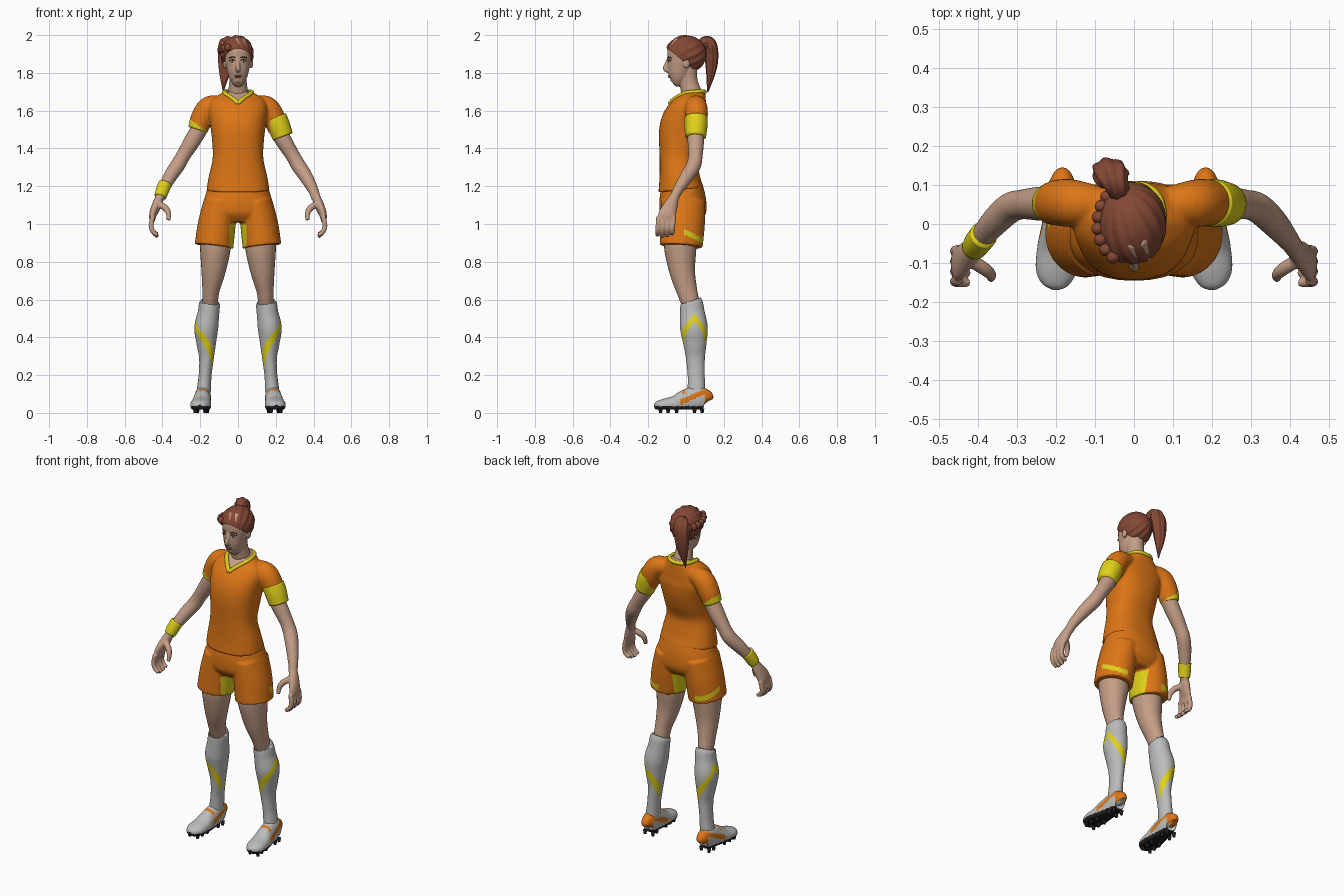
import bpy, bmesh, math
from mathutils import Vector, Matrix
from mathutils.bvhtree import BVHTree

if "Cube" in bpy.data.objects:
    bpy.data.objects.remove(bpy.data.objects["Cube"])
X, Z = Vector((1, 0, 0)), Vector((0, 0, 1))


def material(name, r, g, b):
    m = bpy.data.materials.new(name)
    m.use_nodes = True
    m.diffuse_color = (r, g, b, 1)
    m.node_tree.nodes["Principled BSDF"].inputs["Base Color"].default_value = (r, g, b, 1)
    return m


ORANGE = material("orange cloth", .72, .18, .008)
YELLOW = material("yellow trim", .75, .64, .01)
SKIN = material("skin", .55, .34, .24)
HAIR = material("auburn hair", .23, .065, .035)
GREY = material("pale grey", .5, .5, .49)
BLACK = material("black rubber", .015, .015, .015)
LIPS = material("lips", .36, .14, .11)
BROWN = material("dark brown", .06, .025, .015)


def finish(name, bm, *mats):
    """Turn a bmesh into a smooth shaded object."""
    bmesh.ops.recalc_face_normals(bm, faces=bm.faces)
    me = bpy.data.meshes.new(name)
    bm.to_mesh(me)
    bm.free()
    me.shade_smooth()
    for m in mats:
        me.materials.append(m)
    ob = bpy.data.objects.new(name, me)
    bpy.context.collection.objects.link(ob)
    return ob


def dense(secs, steps):
    """Smooth interpolation through the given sections."""
    rows = [list(c) + [c[-1]] * (5 - len(c)) for c in secs]
    rows = [rows[0]] + rows + [rows[-1]]
    out = []
    for a, b, c, d in zip(rows, rows[1:], rows[2:], rows[3:]):
        for k in range(steps):
            t = k / steps
            out.append([q + t * (r - p) / 2 + t * t * (p - 2.5 * q + 2 * r - s / 2)
                        + t ** 3 * (1.5 * (q - r) + (s - p) / 2) for p, q, r, s in zip(a, b, c, d)])
    return out + [rows[-1]]


def loft(name, secs, mat, s=1, n=28, steps=5, ref=X, sq=1, ridge=0):
    """Skin rings (x, y, z, radius, second radius) along a path; s=-1 mirrors it."""
    bm, rings, rows = bmesh.new(), [], dense(secs, steps)
    pts = [Vector(r[:3]) for r in rows]
    for i, (p, r) in enumerate(zip(pts, rows)):
        t = (pts[min(i + 1, len(pts) - 1)] - pts[max(i - 1, 0)]).normalized()
        u = (ref - t * t.dot(ref)).normalized()
        w, ring = t.cross(u), []
        for k in range(n):
            a = math.tau * k / n
            ca, sa = (math.copysign(abs(f) ** sq, f) for f in (math.cos(a), math.sin(a)))
            g = 1 + ridge * math.cos(7 * a)
            q = p + u * ca * r[3] * g + w * sa * r[4] * g
            ring.append(bm.verts.new((q.x * s, q.y, q.z)))
        rings.append(ring)
    for a, b in zip(rings, rings[1:]):
        for k in range(n):
            bm.faces.new((a[k], a[k - 1], b[k - 1], b[k]))
    bm.faces.new(rings[0])
    bm.faces.new(rings[-1])
    return finish(name, bm, mat)


def ball(name, at, size, mat):
    bm = bmesh.new()
    bmesh.ops.create_icosphere(bm, subdivisions=3, radius=1,
                               matrix=Matrix.Translation(at) @ Matrix.Diagonal((*size, 1)))
    return finish(name, bm, mat)


def fuse(name, parts, voxel, rounds, *mats):
    """Merge overlapping parts into one softened skin."""
    bm = bmesh.new()
    for p in parts:
        bm.from_mesh(p.data)
        bpy.data.objects.remove(p)
    ob = finish(name, bm, *mats)
    mod = ob.modifiers.new("merge", "REMESH")
    mod.mode, mod.voxel_size, mod.use_smooth_shade = "VOXEL", voxel, True
    mod = ob.modifiers.new("soften", "SMOOTH")
    mod.iterations, mod.factor = rounds, .5
    me = bpy.data.meshes.new_from_object(ob.evaluated_get(bpy.context.evaluated_depsgraph_get()))
    ob.modifiers.clear()
    me.materials.clear()
    for m in mats:
        me.materials.append(m)
    me.shade_smooth()
    ob.data = me
    return ob


def paint(ob, rule, *extra):
    for m in extra:
        ob.data.materials.append(m)
    for f in ob.data.polygons:
        f.material_index = rule(f.center, f.normal)


def tree(ob):
    return BVHTree.FromPolygons([v.co for v in ob.data.vertices], [p.vertices for p in ob.data.polygons])


# Shirt: torso and sleeves, with the open neck and sleeve trim marked by face
torso = loft("torso", [(0, -.027, 1.18, .167, .12), (0, -.034, 1.25, .155, .107), (0, -.04, 1.35, .134, .1),
                       (0, -.027, 1.45, .138, .118), (0, -.012, 1.53, .148, .122), (0, .013, 1.6, .158, .106),
                       (0, .035, 1.65, .14, .078), (0, .05, 1.69, .085, .055), (0, .05, 1.71, .05, .04)],
             ORANGE, n=48, sq=.85)
sleeves = [loft("sleeve", [(.08, .05, 1.635, .045), (.15, .053, 1.618, .06), (.19, .055, 1.56, .06),
                           (.214, .052, 1.497, .053)], ORANGE, s) for s in (1, -1)]
shirt = fuse("shirt", [torso] + sleeves, .0065, 4, ORANGE, YELLOW, SKIN)


def shirt_rule(c, n):
    x = abs(c.x)
    if (c.y < .03 and x < (c.z - 1.635) * 1.1) or (c.z > 1.695 and x < .075):
        return 2
    along = (x - .21) * .58 - (c.z - 1.5) * .82
    return 1 if x > .165 and c.z > 1.44 and along > -.018 else 0


paint(shirt, shirt_rule)
skin_of_shirt = tree(shirt)
side = [(.018, -.065, 1.65), (.04, -.045, 1.67), (.07, 0, 1.69), (.066, .06, 1.7), (.035, .09, 1.7)]
loop = [(0, -.08, 1.633)] + side + [(0, .1, 1.7)] + [(-x, y, z) for x, y, z in reversed(side)] + [(0, -.08, 1.633)]
loft("collar", [(*skin_of_shirt.find_nearest(Vector(p))[0], .011) for p in loop], YELLOW, n=12, ref=Z)
loft("armband", [(.196, .054, 1.562, .061), (.215, .053, 1.52, .061), (.238, .051, 1.462, .055)], YELLOW)
loft("wristband", [(.386, -.028, 1.212, .036), (.4, -.046, 1.178, .035), (.411, -.062, 1.145, .032)], YELLOW, -1)

# Shorts: hips and two wide legs
hips = loft("hips", [(0, -.022, 1.22, .152, .105), (0, -.018, 1.14, .176, .122),
                     (0, -.015, 1.06, .19, .122), (0, -.015, 1.01, .15, .09)], ORANGE, n=48, sq=.9)
cuffs = [loft("cuff", [(.09, -.015, 1.12, .09, .118), (.112, -.018, 1.0, .1, .118),
                       (.127, -.025, .882, .103, .113)], ORANGE, s) for s in (1, -1)]
shorts = fuse("shorts", [hips] + cuffs, .0065, 4, ORANGE, YELLOW)
paint(shorts, lambda c, n: int((abs(c.x) < .045 and c.z < 1.0)
                               or (abs(c.x) > .12 and c.y > -.01 and abs(c.z - .955 + c.y * .5) < .015)))


def sock_rule(c, n):
    a = abs(math.atan2(c.y - .045, abs(c.x) - .165)) / math.pi
    return int(a < .85 and abs(c.z - .51 + .29 * a) < .018 + .03 * a)


def shoe_rule(c, n):
    if c.z < .036:
        return 1
    swoosh = c.y > -.03 and abs(c.z - .055 - (c.y + .03) * .45) < .014
    lace = abs(c.y + .012) < .007 and n.z > .5
    return 2 if swoosh or lace or (c.y > .1 and c.z > .06) else 0


for s, word in ((1, "left"), (-1, "right")):
    # Legs, socks and studded shoes
    loft(word + "_leg", [(.12, -.03, .95, .08, .083), (.12, -.03, .87, .081, .085), (.13, -.02, .75, .064, .068),
                         (.143, .004, .65, .046, .055), (.147, .018, .6, .042, .05), (.15, .03, .55, .04)], SKIN, s)
    sock = loft(word + "_sock", [(.15, .028, .588, .046, .053), (.151, .03, .578, .055, .06),
                                 (.156, .034, .53, .057, .065), (.168, .042, .45, .063, .073),
                                 (.168, .047, .37, .052, .062), (.167, .05, .29, .039, .05),
                                 (.174, .054, .2, .034, .045), (.18, .055, .13, .037, .046),
                                 (.183, .055, .09, .036, .045)], GREY, s, n=80, steps=14)
    paint(sock, sock_rule, YELLOW)
    shoe = loft(word + "_shoe", [(.183, .115, .06, .015, .025), (.184, .104, .072, .034, .052),
                                 (.186, .06, .075, .043, .066), (.19, 0, .062, .046, .062),
                                 (.195, -.06, .045, .053, .046), (.2, -.12, .04, .052, .034),
                                 (.202, -.155, .036, .034, .024), (.203, -.168, .034, .01)],
                GREY, s, n=64, steps=12, sq=.9)
    for v in shoe.data.vertices:
        v.co.z = max(v.co.z, .018)
    paint(shoe, shoe_rule, BLACK, ORANGE)
    bm = bmesh.new()
    for y in (-.135, -.095, -.05, .045, .085):
        for dx in (-.026, .026):
            bmesh.ops.create_cone(bm, cap_ends=True, segments=10, radius1=.008, radius2=.012, depth=.024,
                                  matrix=Matrix.Translation((s * (.193 - y * .06 + dx), y, .012)))
    finish(word + "_studs", bm, BLACK)

    # Arm, palm, fingers and thumb in one skin
    parts = [loft("arm", [(.16, .05, 1.58, .045), (.236, .052, 1.45, .044), (.288, .05, 1.365, .038),
                          (.32, .04, 1.31, .039), (.36, .003, 1.25, .036), (.4, -.045, 1.175, .027),
                          (.412, -.063, 1.135, .024)], SKIN, s),
             loft("palm", [(.41, -.06, 1.15, .023), (.43, -.08, 1.1, .025, .037),
                           (.45, -.1, 1.05, .02, .046), (.454, -.104, 1.015, .014, .044)], SKIN, s)]
    for i in range(4):
        y, drop = -.066 - .026 * i, (.012, 0, -.004, .004)[i]
        parts.append(loft("finger", [(.452, y, 1.04, .013), (.46, y - .004, .99, .013),
                                     (.45, y - .006, .96, .0125), (.425, y - .008, .935 + drop, .01)], SKIN, s))
    parts.append(loft("thumb", [(.425, -.09, 1.11, .017), (.385, -.115, 1.085, .017),
                                (.368, -.13, 1.055, .014), (.368, -.14, 1.02, .01)], SKIN, s))
    fuse(word + "_arm", parts, .0045, 2, SKIN)

# Head: skull, jaw, neck, nose and ears in one skin
parts = [loft("skull", [(0, -.068, 1.743, .018, .02), (0, -.055, 1.757, .036, .042), (0, -.041, 1.785, .051, .058),
                        (0, -.032, 1.82, .06, .068), (0, -.024, 1.86, .068, .076), (0, -.016, 1.9, .072, .084),
                        (0, -.01, 1.94, .066, .08), (0, -.005, 1.975, .045, .055)], SKIN),
         loft("neck", [(0, .05, 1.65, .062, .055), (0, .028, 1.7, .053, .053), (0, .012, 1.76, .046, .049),
                       (0, .005, 1.83, .05, .055)], SKIN),
         loft("nose", [(0, -.09, 1.885, .008), (0, -.102, 1.85, .0095), (0, -.11, 1.823, .013),
                       (0, -.096, 1.81, .011)], SKIN)]
parts += [ball("ear", (s * .07, .002, 1.85), (.01, .018, .027), SKIN) for s in (1, -1)]
head = fuse("head", parts, .0045, 3, SKIN)

# Face details seated on the head
face = tree(head)


def on_face(x, z):
    return face.ray_cast(Vector((x, -1, z)), Vector((0, 1, 0)))[0]


for s, word in ((1, "left"), (-1, "right")):
    eye = on_face(s * .03, 1.862)
    ball(word + "_eye", eye, (.014, .004, .006), GREY)
    ball(word + "_iris", eye + Vector((0, -.002, 0)), (.0055, .0035, .0055), BROWN)
    for part, rise, thick in (("lash", .007, .002), ("brow", .02, .003)):
        loft(word + "_" + part, [(*on_face(s * x, 1.862 + rise + lift), thick)
                                 for x, lift in ((.014, -.002), (.03, .002), (.047, -.003))], BROWN, n=8, ref=Z)
ball("upper_lip", on_face(0, 1.785), (.02, .005, .004), LIPS)
ball("lower_lip", on_face(0, 1.778), (.016, .006, .005), LIPS)

# Hair: cap combed towards the tie, side braid and ponytail
centre, pull = Vector((-.005, 0, 1.9)), Vector((-.4, .75, .45)).normalized()
bm = bmesh.new()
bmesh.ops.create_icosphere(bm, subdivisions=5, radius=1)
u = pull.cross(Z).normalized()
w = pull.cross(u)
for v in bm.verts:
    d = v.co.copy()
    comb = 1 + .028 * math.cos(15 * math.atan2(d.dot(w), d.dot(u))) * (1 - d.dot(pull) ** 2)
    v.co = centre + Vector((d.x * .087, d.y * .108, d.z * .098)) * comb
bmesh.ops.bisect_plane(bm, geom=bm.verts[:] + bm.edges[:] + bm.faces[:], plane_co=(0, -.1, 1.93),
                       plane_no=(0, .62, .78), clear_inner=True)
bmesh.ops.holes_fill(bm, edges=[e for e in bm.edges if e.is_boundary], sides=0)
finish("hair_cap", bm, HAIR)
for i in range(8):
    a = math.radians(-58 + 17 * i)
    ball("braid_knot", (-.01 - .082 * math.cos(a), .1 * math.sin(a), 1.935 - .004 * i), (.018, .017, .021), HAIR)
loft("ponytail", [(-.035, .075, 1.94, .024), (-.045, .1, 1.962, .03), (-.056, .122, 1.953, .043, .036),
                  (-.063, .134, 1.915, .044, .035), (-.068, .135, 1.85, .037, .032), (-.072, .13, 1.79, .026, .022),
                  (-.076, .122, 1.74, .012), (-.078, .115, 1.695, .002)], HAIR, n=56, ridge=.07)
